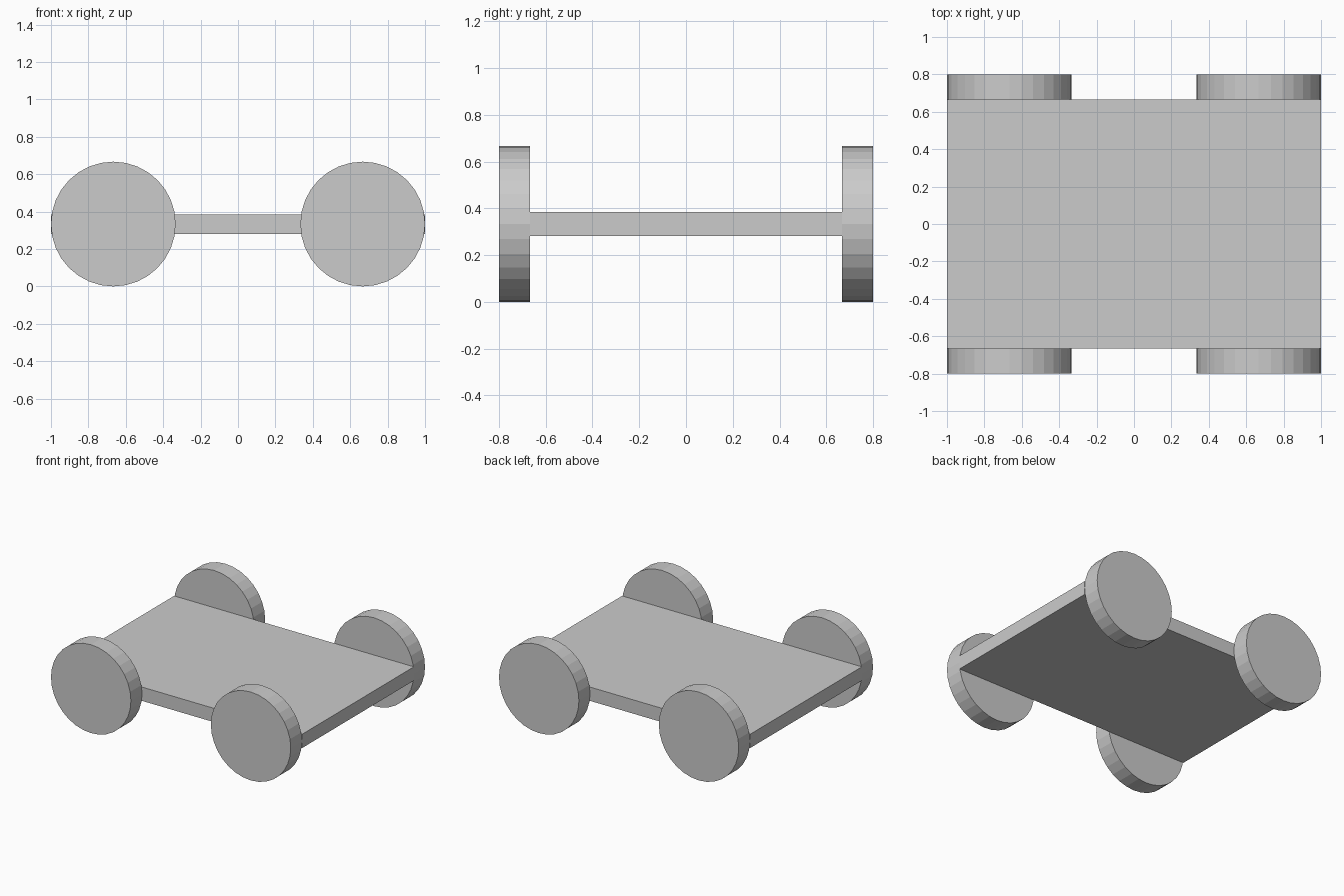
import bpy
from math import pi

if "Cube" in bpy.data.objects:
    bpy.data.objects.remove(bpy.data.objects["Cube"])

R = 1 / 3          # wheel radius
DECK_Y = 2 / 3     # half width of the deck
WHEEL_W = 0.133    # wheel thickness

# Flat deck
bpy.ops.mesh.primitive_cube_add(size=1, location=(0, 0, R))
deck = bpy.context.object
deck.name = "deck"
deck.scale = (2, 2 * DECK_Y, 0.104)
bpy.ops.object.transform_apply(location=False, rotation=False, scale=True)


# Flat-shaded wheel lying against the side of the deck
def add_wheel(name, sx, sy):
    bpy.ops.mesh.primitive_cylinder_add(
        vertices=32, radius=R, depth=WHEEL_W,
        location=(sx * 2 * R, sy * (DECK_Y + WHEEL_W / 2), R),
        rotation=(pi / 2, 0, 0))
    bpy.context.object.name = name


for side_y, sy in (("front", -1), ("back", 1)):
    for side_x, sx in (("left", -1), ("right", 1)):
        add_wheel(f"wheel_{side_y}_{side_x}", sx, sy)
